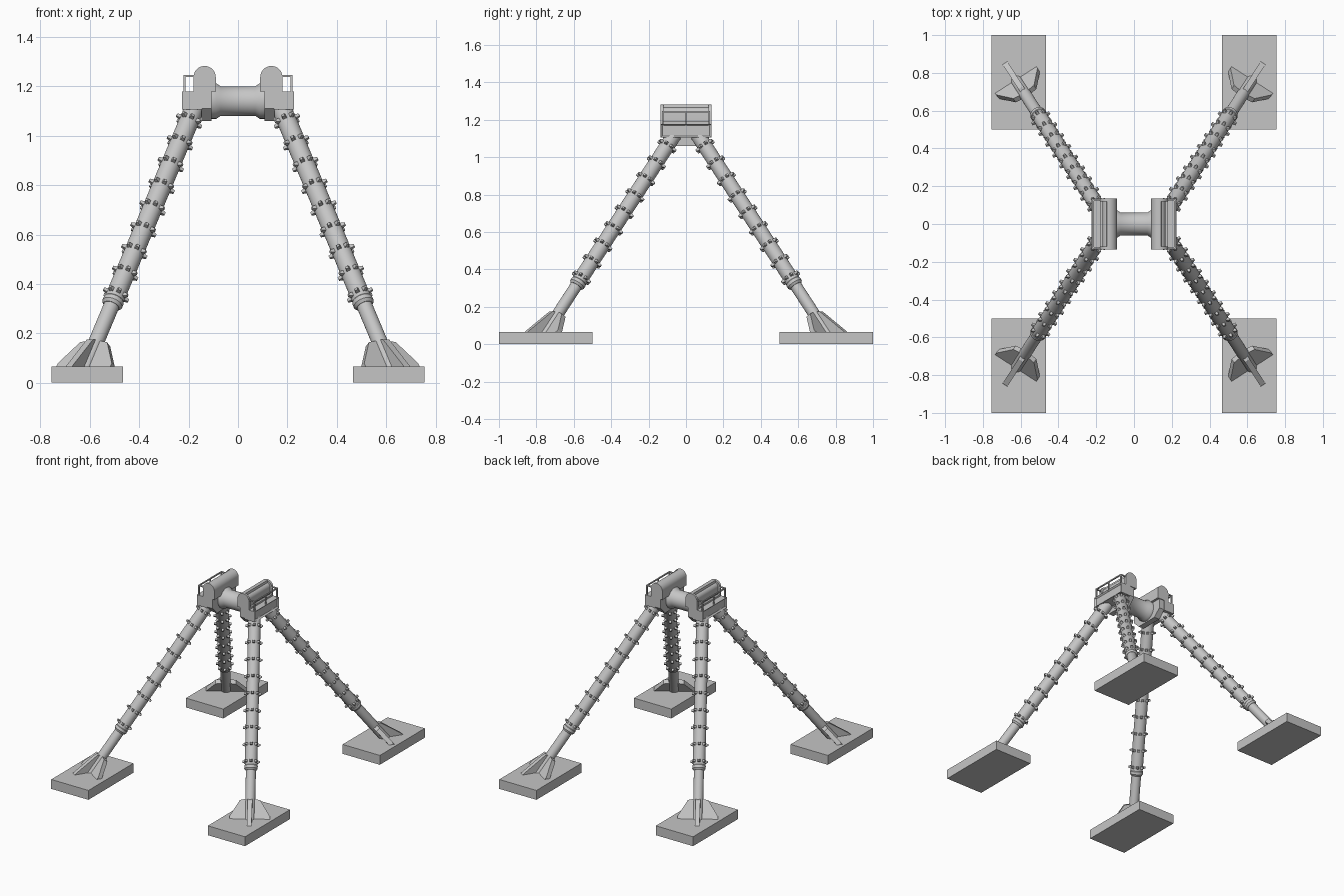
import bpy, bmesh, math
from mathutils import Vector, Matrix

cube = bpy.data.objects.get("Cube")
if cube:
    bpy.data.objects.remove(cube, do_unlink=True)

grey = bpy.data.materials.new("light_grey_metal")
grey.use_nodes = True
grey.diffuse_color = (0.56, 0.56, 0.56, 1)
grey.node_tree.nodes["Principled BSDF"].inputs["Base Color"].default_value = grey.diffuse_color


def finish(name, bm, mirror=(True, True), smooth=False):
    """Turn a bmesh into an object, mirrored over x and/or y."""
    bmesh.ops.recalc_face_normals(bm, faces=bm.faces)
    mesh = bpy.data.meshes.new(name)
    bm.to_mesh(mesh)
    bm.free()
    mesh.materials.append(grey)
    obj = bpy.data.objects.new(name, mesh)
    bpy.context.collection.objects.link(obj)
    if any(mirror):
        mod = obj.modifiers.new("mirror", 'MIRROR')
        mod.use_axis = (mirror[0], mirror[1], False)
        mod.use_mirror_merge = False
    if smooth:
        bpy.ops.object.select_all(action='DESELECT')
        obj.select_set(True)
        bpy.context.view_layer.objects.active = obj
        bpy.ops.object.shade_smooth_by_angle(angle=math.radians(35))
    return obj


def box(bm, lo, hi):
    lo, hi = Vector(lo), Vector(hi)
    m = Matrix.Translation((lo + hi) / 2) @ Matrix.Diagonal((*(hi - lo), 1))
    return bmesh.ops.create_cube(bm, size=1, matrix=m)["verts"]


def prism(bm, points, offset):
    """Extrude a flat outline of 3D points by an offset vector."""
    face = bm.faces.new([bm.verts.new(p) for p in points])
    out = bmesh.ops.extrude_face_region(bm, geom=[face])["geom"]
    bmesh.ops.translate(bm, vec=offset, verts=[v for v in out if isinstance(v, bmesh.types.BMVert)])


def lathe(bm, profile, frame, sides=24):
    """Closed turned solid: profile of (distance, radius) along local z."""
    rings = []
    for d, r in profile:
        rings.append([bm.verts.new(frame @ Vector((r * math.cos(a), r * math.sin(a), d)))
                      for a in (math.tau * i / sides for i in range(sides))])
    for a, b in zip(rings, rings[1:]):
        for i in range(sides):
            j = (i + 1) % sides
            bm.faces.new((a[i], a[j], b[j], b[i]))
    bm.faces.new(rings[0])
    bm.faces.new(rings[-1])


# Leg axis: a point for each height, and a frame with local z running up the leg
def axis(z):
    return Vector((0.643 - 0.42 * z, 0.79 - 0.65 * z, z))


up = (axis(1) - axis(0)).normalized()
outward = Vector((0.42, 0.65, 0)).normalized()
side = Vector((outward.y, -outward.x, 0))
front = side.cross(up)
rot = Matrix((side, front, up)).transposed().to_4x4()


def leg_frame(z):
    return Matrix.Translation(axis(z)) @ rot


# Foot slabs
bm = bmesh.new()
box(bm, (0.465, 0.5, 0), (0.755, 1.0, 0.066))
finish("foot_slab", bm)

# Inner leg tubes
bm = bmesh.new()
lathe(bm, [(0, 0.032), (0.4, 0.032)], leg_frame(0.045))
finish("lower_leg", bm, smooth=True)

# Outer sleeves with a collar at the lower end
bm = bmesh.new()
length = (axis(1.12) - axis(0.31)).length
lathe(bm, [(0, 0.034), (0.012, 0.043), (0.03, 0.043), (0.034, 0.040), (length, 0.040)], leg_frame(0.31))
finish("leg_sleeve", bm, smooth=True)

# Rings of studs along each sleeve
bm = bmesh.new()
for row in range(9):
    frame = leg_frame(0.355 + row * 0.088)
    for k in range(8):
        m = frame @ Matrix.Rotation(math.tau * k / 8, 4, 'Z') @ Matrix.Translation((0.047, 0, 0))
        stud = bmesh.ops.create_cube(bm, size=0.018, matrix=m)["verts"]
        for v in stud:
            local = m.inverted() @ v.co
            if local.x > 0:
                v.co = m @ Vector((local.x, local.y * 0.6, local.z * 0.6))
finish("sleeve_stud", bm)

# Gusset fins where the leg meets the slab
bm = bmesh.new()
side_fin = [(0, 0.055), (0.13, 0.055), (0.13, 0.07), (0.065, 0.155), (0, 0.165)]
outer_fin = [(0, 0.055), (0.125, 0.055), (0.125, 0.07), (0.055, 0.175), (0, 0.175)]
for outline, along, normal in ((side_fin, side, front), (side_fin, -side, front), (outer_fin, outward, side)):
    prism(bm, [axis(z) + along * u - normal * 0.015 for u, z in outline], normal * 0.03)
finish("foot_gusset", bm)

# Cross cylinder with flared ends
bm = bmesh.new()
half = [(0.12, 0.072), (0.088, 0.072), (0.07, 0.06)]
profile = [(-d, r) for d, r in half] + [(d, r) for d, r in reversed(half)]
lathe(bm, profile, Matrix.Translation((0, 0, 1.14)) @ Matrix.Rotation(math.pi / 2, 4, 'Y'), 32)
finish("cross_cylinder", bm, (False, False), True)

# Bearing plates at the cylinder ends
bm = bmesh.new()
outline = [(-0.08, 1.06), (0.08, 1.06), (0.13, 1.11), (0.13, 1.185), (-0.13, 1.185), (-0.13, 1.11)]
prism(bm, [(0.107, y, z) for y, z in outline], Vector((0.041, 0, 0)))
finish("bearing_plate", bm, (True, False))

# Leg head boxes with a sunken outer panel
bm = bmesh.new()
box(bm, (0.145, -0.135, 1.105), (0.226, 0.135, 1.178))
bm.normal_update()
panel = [f for f in bm.faces if f.normal.x > 0.9]
bmesh.ops.inset_region(bm, faces=panel, thickness=0.013)
bmesh.ops.translate(bm, vec=(-0.01, 0, 0), verts=panel[0].verts)
finish("leg_head", bm, (True, False))


# Arched hoods: full end slabs, with a recess along the outer side between them
def arch(radius_at):
    pts = [(0.09, 1.178)]
    for i in range(17):
        a = math.pi * (1 - i / 16)
        r = radius_at(a)
        pts.append((0.135 + r * math.cos(a), 1.237 + r * math.sin(a)))
    return pts + [(pts[-1][0], 1.19), (0.18, 1.19), (0.18, 1.178)]


bm = bmesh.new()
full = arch(lambda a: 0.045)
cut = arch(lambda a: 0.045 if a > 1.3 else 0.031)
for outline, y0, y1 in ((full, -0.135, -0.12), (cut, -0.12, 0.12), (full, 0.12, 0.135)):
    prism(bm, [(x, y0, z) for x, z in outline], Vector((0, y1 - y0, 0)))
finish("arched_hood", bm, (True, False), True)

# Railings beside the hoods
bm = bmesh.new()
t = 0.004
for y in (-0.125, 0, 0.125):
    box(bm, (0.216 - t, y - t, 1.17), (0.216 + t, y + t, 1.245))
box(bm, (0.216 - t, -0.129, 1.238), (0.216 + t, 0.129, 1.246))
for y in (-0.125, 0.125):
    box(bm, (0.175, y - t, 1.238), (0.216, y + t, 1.246))
finish("railing", bm, (True, False))
